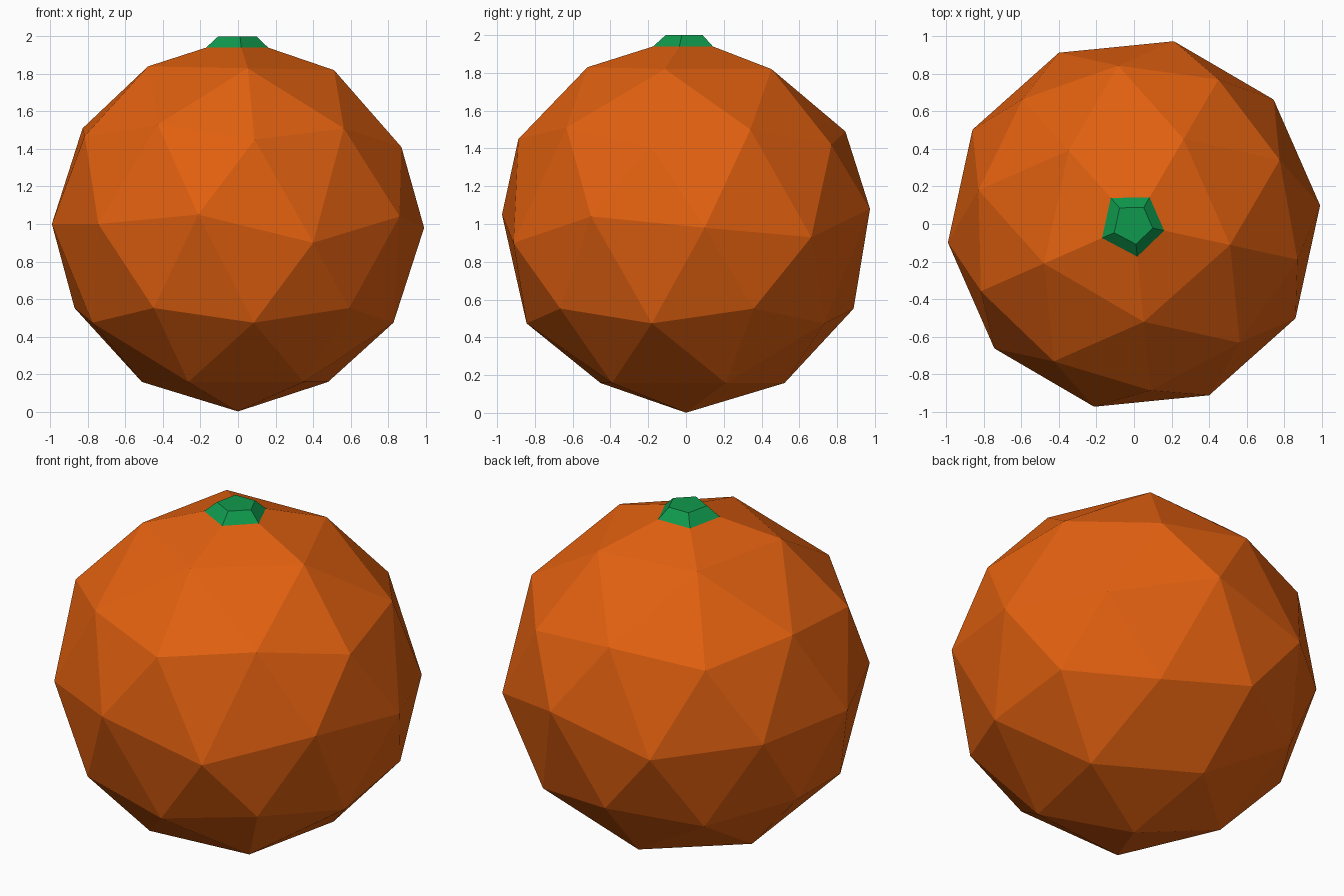
import bpy, bmesh, math
from mathutils import Matrix

if "Cube" in bpy.data.objects:
    bpy.data.objects.remove(bpy.data.objects["Cube"])

TURN = -12.3      # rotation of the facets about z, degrees
RADIUS = 0.997
CENTRE_Z = 0.998


def material(name, rgb):
    m = bpy.data.materials.new(name)
    m.diffuse_color = (*rgb, 1)
    m.use_nodes = True
    m.node_tree.nodes["Principled BSDF"].inputs["Base Color"].default_value = m.diffuse_color
    return m


def finish(name, bm, mat):
    me = bpy.data.meshes.new(name)
    bm.normal_update()
    bm.to_mesh(me)
    bm.free()
    me.materials.append(mat)
    ob = bpy.data.objects.new(name, me)
    bpy.context.collection.objects.link(ob)
    return ob


orange = material("orange peel", (0.76, 0.118, 0.005))
green = material("leaf green", (0.005, 0.32, 0.075))

# Fruit: low-poly icosphere whose rings are slightly uneven in height
bm = bmesh.new()
bmesh.ops.create_icosphere(bm, subdivisions=2, radius=RADIUS)
bmesh.ops.transform(bm, verts=bm.verts, matrix=Matrix.Translation((0, 0, CENTRE_Z))
                    @ Matrix.Rotation(math.radians(TURN), 4, 'Z'))

# each ring: lowest z, highest z, first azimuth, step, new heights
RINGS = [
    (1.75, 1.90, TURN, 72, [1.82, 1.82, 1.84, 1.84, 1.83]),
    (1.35, 1.60, TURN, 36, [1.41, 1.50, 1.42, 1.49, 1.42, 1.51, 1.47, 1.53, 1.45, 1.51]),
    (0.90, 1.10, TURN + 18, 36, [0.98, 0.93, 1.08, 0.93, 0.99, 1.00, 1.00, 1.05, 0.90, 1.04]),
    (0.10, 0.20, TURN + 36, 72, [0.158] * 5),
]
for v in list(bm.verts):
    az = math.degrees(math.atan2(v.co.y, v.co.x))
    for lo, hi, start, step, heights in RINGS:
        if lo < v.co.z < hi:
            v.co.z = heights[round((az - start) / step) % len(heights)]
            break

# Cut the crown off where the stem sits
STEM_Z = 1.94
bmesh.ops.bisect_plane(bm, geom=bm.verts[:] + bm.edges[:] + bm.faces[:],
                       plane_co=(0, 0, STEM_Z), plane_no=(0, 0, 1), clear_outer=True)
rim = sorted((v for v in bm.verts if v.is_boundary),
             key=lambda v: math.atan2(v.co.y, v.co.x))
rim_points = [v.co.copy() for v in rim]
finish("fruit", bm, orange)

# Stem: tapered cap rising from the cut rim
bm = bmesh.new()
base = [bm.verts.new(p) for p in rim_points]
top = [bm.verts.new((p.x * 0.62, p.y * 0.62, 2.0)) for p in rim_points]
n = len(base)
for i in range(n):
    j = (i + 1) % n
    bm.faces.new((base[i], base[j], top[j], top[i]))
bm.faces.new(top)
finish("stem", bm, green)
